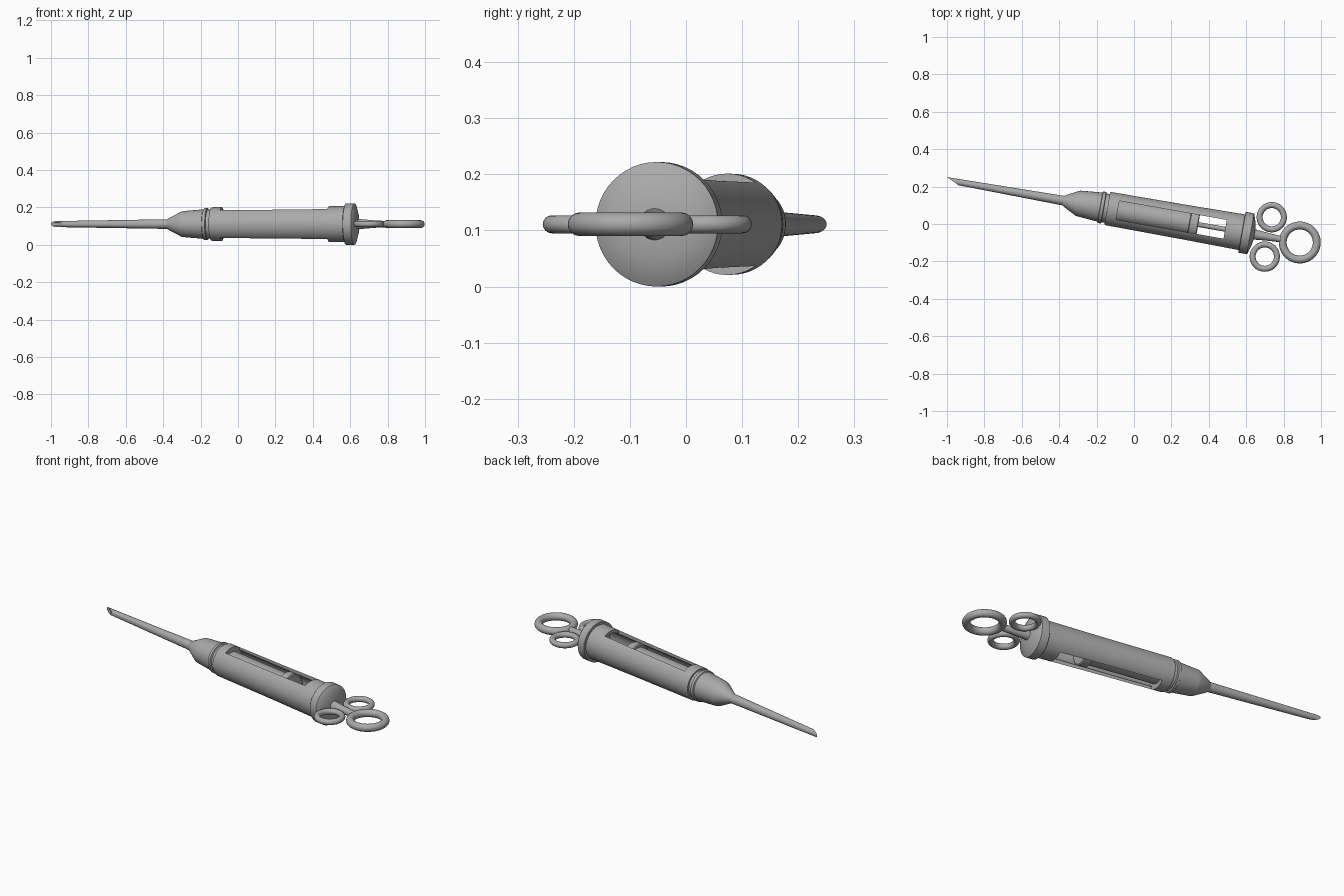
import bpy, bmesh, math
from mathutils import Matrix, Vector

if "Cube" in bpy.data.objects:
    bpy.data.objects.remove(bpy.data.objects["Cube"])

# Syringe axis: local +X runs from needle to thumb ring
M = Matrix.Translation((0, 0.058, 0.111)) @ Matrix.Rotation(math.atan2(-0.177, 1), 4, 'Z')

# Dark steel
steel = bpy.data.materials.new("dark_steel")
steel.diffuse_color = (0.4, 0.4, 0.4, 1)
steel.use_nodes = True
steel.node_tree.nodes["Principled BSDF"].inputs["Base Color"].default_value = steel.diffuse_color


def finish(name, bm):
    bmesh.ops.recalc_face_normals(bm, faces=bm.faces)
    me = bpy.data.meshes.new(name)
    bm.to_mesh(me)
    bm.free()
    ob = bpy.data.objects.new(name, me)
    bpy.context.collection.objects.link(ob)
    ob.matrix_world = M
    return ob


def lathe(name, profile, closed=False, seg=48):
    """Spin (position, radius) pairs about local X."""
    bm = bmesh.new()
    rings = []
    for s, r in profile:
        rings.append([bm.verts.new((s, r * math.cos(2 * math.pi * i / seg),
                                    r * math.sin(2 * math.pi * i / seg))) for i in range(seg)])
    pairs = list(zip(rings, rings[1:] + rings[:1])) if closed else list(zip(rings, rings[1:]))
    for a, b in pairs:
        for i in range(seg):
            j = (i + 1) % seg
            bm.faces.new((a[i], a[j], b[j], b[i]))
    if not closed:
        bm.faces.new(rings[0])
        bm.faces.new(rings[-1])
    return finish(name, bm)


def box(name, x0, x1, y, z):
    bm = bmesh.new()
    bmesh.ops.create_cube(bm, size=1)
    for v in bm.verts:
        v.co = Vector(((x0 + x1) / 2 + v.co.x * (x1 - x0), v.co.y * 2 * y, v.co.z * 2 * z))
    return finish(name, bm)


def cut(ob, cutter):
    cutter.hide_render = True
    mod = ob.modifiers.new("cut", 'BOOLEAN')
    mod.object = cutter
    mod.operation = 'DIFFERENCE'
    mod.solver = 'EXACT'
    bpy.context.view_layer.objects.active = ob
    bpy.ops.object.modifier_apply(modifier=mod.name)
    bpy.data.objects.remove(cutter)


def ring(name, s, lateral, major, minor):
    bpy.ops.mesh.primitive_torus_add(major_radius=major, minor_radius=minor,
                                     major_segments=48, minor_segments=16)
    ob = bpy.context.object
    ob.name = name
    ob.matrix_world = M @ Matrix.Translation((s, lateral, 0))
    return ob


parts = []

# Barrel: hollow tube with a window through top and bottom
barrel = lathe("barrel", [(-0.145, 0.087), (-0.14, 0.090), (0.3, 0.093), (0.60, 0.097),
                          (0.60, 0.078), (-0.145, 0.078)], closed=True)
cut(barrel, box("window_cutter", -0.088, 0.495, 0.051, 0.2))
parts.append(barrel)

# End flange with slightly domed face
parts.append(lathe("end_flange", [(0.585, 0.08), (0.586, 0.109), (0.588, 0.111), (0.632, 0.111),
                                  (0.634, 0.109), (0.648, 0.065), (0.654, 0.03)]))

# Nozzle cap with threaded neck
parts.append(lathe("nozzle", [(-0.387, 0.024), (-0.375, 0.032), (-0.305, 0.068), (-0.29, 0.070),
                              (-0.185, 0.079), (-0.182, 0.085), (-0.166, 0.086), (-0.163, 0.078),
                              (-0.09, 0.078)]))

# Hollow tapered needle with slanted tip
needle = lathe("needle", [(-1.06, 0.0148), (-0.37, 0.026), (-0.37, 0.009), (-1.06, 0.009)],
               closed=True, seg=32)
bm = bmesh.new()
for p in ((-1.019, 0.0156), (-0.948, -0.017), (-1.3, -0.02), (-1.3, 0.0156)):
    for z in (-0.1, 0.1):
        bm.verts.new((p[0], p[1], z))
for z in (-0.1, 0.1):
    bm.verts.new((-0.943, -0.0193, z))
bmesh.ops.convex_hull(bm, input=bm.verts)
cut(needle, finish("tip_cutter", bm))
parts.append(needle)

# Inner cartridge, piston and plunger rod
parts.append(lathe("cartridge", [(-0.10, 0.062), (0.305, 0.062)]))
parts.append(lathe("piston", [(0.30, 0.072), (0.304, 0.0775), (0.345, 0.0775), (0.349, 0.072)]))
parts.append(lathe("plunger_rod", [(0.34, 0.013), (0.60, 0.013)], seg=24))
parts.append(lathe("rod_handle", [(0.64, 0.030), (0.67, 0.026), (0.74, 0.020), (0.815, 0.016)], seg=24))

# Finger rings and thumb ring
for side, label in ((1, "left"), (-1, "right")):
    parts.append(ring("finger_ring_" + label, 0.729, side * 0.107, 0.065, 0.016))
parts.append(ring("thumb_ring", 0.900, 0, 0.091, 0.021))

# Material and smooth shading with sharp edges kept
bpy.ops.object.select_all(action='DESELECT')
for ob in parts:
    ob.data.materials.clear()
    ob.data.materials.append(steel)
    ob.select_set(True)
bpy.context.view_layer.objects.active = parts[0]
bpy.ops.object.shade_smooth_by_angle(angle=math.radians(30))
